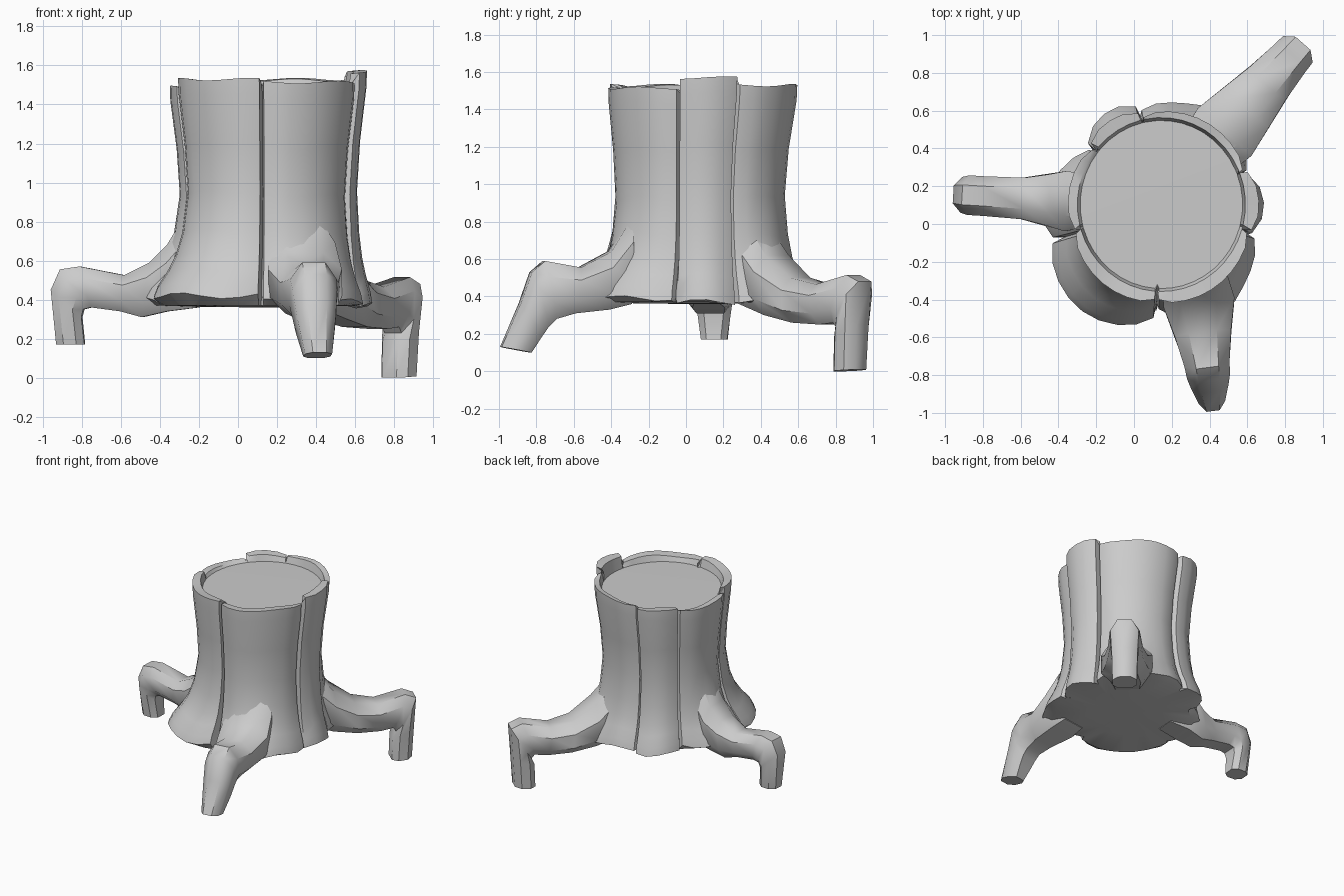
import bpy, bmesh, math
from mathutils import Vector

cube = bpy.data.objects.get("Cube")
if cube:
    bpy.data.objects.remove(cube, do_unlink=True)

# One plain grey for the whole model
grey = bpy.data.materials.new("plain grey")
grey.use_nodes = True
colour = (0.6, 0.6, 0.6, 1)
grey.diffuse_color = colour
grey.node_tree.nodes["Principled BSDF"].inputs["Base Color"].default_value = colour


def finish(name, bm, angle):
    bmesh.ops.recalc_face_normals(bm, faces=bm.faces)
    mesh = bpy.data.meshes.new(name)
    bm.to_mesh(mesh)
    bm.free()
    mesh.materials.append(grey)
    obj = bpy.data.objects.new(name, mesh)
    bpy.context.collection.objects.link(obj)
    bpy.ops.object.select_all(action='DESELECT')
    obj.select_set(True)
    bpy.context.view_layer.objects.active = obj
    bpy.ops.object.shade_smooth_by_angle(angle=math.radians(angle))


def loft(bm, rings):
    loops = [[bm.verts.new(p) for p in ring] for ring in rings]
    n = len(loops[0])
    for a, b in zip(loops, loops[1:]):
        for i in range(n):
            j = (i + 1) % n
            bm.faces.new((a[i], a[j], b[j], b[i]))
    return loops


def cap(bm, loop, point):
    tip = bm.verts.new(point)
    for i, v in enumerate(loop):
        bm.faces.new((v, loop[(i + 1) % len(loop)], tip))


# Bark panels: start and end angle, top height, bulge, base radius at both ends,
# base swell, base height, depth of the crack after the panel
CX, CY, WAIST = 0.145, 0.073, 0.434
panels = [
    (-165, -93, 1.53, 0.0, 0.62, 0.57, 0.065, 0.42, 0.09),
    (-93, -15, 1.515, 0.0, 0.52, 0.53, 0.05, 0.39, 0.05),
    (-15, 23, 1.57, 0.02, 0.49, 0.49, 0.025, 0.37, 0.05),
    (23, 103, 1.53, 0.0, 0.51, 0.54, 0.025, 0.38, 0.04),
    (103, 140, 1.515, 0.025, 0.54, 0.51, 0.02, 0.38, 0.04),
    (140, 195, 1.49, 0.0, 0.51, 0.59, 0.02, 0.41, 0.05),
]
LEG_ANGLES = (-64, 52, 178)

# Columns around the trunk: angle, top, bulge, base radius, base height, inset
columns = []
for a0, a1, top, bulge, b0, b1, lobe, low, depth in panels:
    steps = max(4, round((a1 - a0) / 9))
    for i in range(steps + 1):
        t = i / steps
        angle = a0 + 1.4 + t * (a1 - a0 - 2.8)
        swell = math.sin(t * math.pi)
        root = max(math.exp(-((angle - leg) / 15) ** 2) for leg in LEG_ANGLES)
        base = b0 + t * (b1 - b0) + lobe * swell + 0.06 * root
        inset = 0.014 if i in (0, steps) else 0
        columns.append((angle, top + 0.007 * math.sin(angle / 9), bulge + 0.012 * swell,
                        base, low + 0.015 * math.cos(angle / 7), inset))
    columns.append((a1, top - 0.03, 0, b1, low, depth))


def around(angle, r, z):
    a = math.radians(angle)
    return Vector((CX + r * math.cos(a), CY + r * 1.035 * math.sin(a), z))


# Height fraction, base flare and top flare of each trunk level
levels = [(0, 0.97, 0), (0.05, 0.85, 0), (0.12, 0.56, 0), (0.19, 0.34, 0), (0.3, 0.14, 0),
          (0.48, 0, 0), (0.7, 0, 0.3), (0.93, 0, 0.9), (1, 0, 0.95)]
# Nearly flat underside
rings = [[around(a, base * 0.5, 0.362) for a, _, _, base, _, _ in columns],
         [around(a, base * 0.9, 0.37) for a, _, _, base, _, _ in columns]]
for f, flare, spread in levels:
    ring = []
    for angle, top, bulge, base, low, inset in columns:
        r = WAIST + flare * (base - WAIST) + spread * 0.054 + bulge - inset
        point = around(angle, r, low + f * (top - low))
        point.y += 0.015 * spread
        ring.append(point)
    rings.append(ring)
# Rim and recessed cut surface
rim = [around(c[0], min(0.445, 0.52 - c[5]), c[1] - 0.005) for c in columns]
cut = [around(c[0], min(0.43, 0.50 - c[5]), 1.468) for c in columns]
for point in rim + cut:
    point.y += 0.03
rings += [rim, cut]

bm = bmesh.new()
loops = loft(bm, rings)
cap(bm, loops[0], (CX, CY, 0.36))
cap(bm, loops[-1], (CX, CY + 0.03, 1.472))
finish("trunk", bm, 32)


# Root legs: every ring spans an upper and a lower point in the leg's own plane
def leg(name, start, direction, spans):
    start, direction = Vector(start), Vector(direction)
    side = direction.cross(Vector((0, 0, 1))).normalized()
    section = [(0.5, 1), (1, 0.45), (1, -0.45), (0.55, -1),
               (-0.55, -1), (-1, -0.45), (-1, 0.45), (-0.5, 1)]
    leg_rings = []
    for ut, zt, ub, zb, width in spans:
        upper = start + direction * ut + Vector((0, 0, zt))
        lower = start + direction * ub + Vector((0, 0, zb))
        mid, half = (upper + lower) / 2, (upper - lower) / 2
        leg_rings.append([mid + half * t + side * (s * width / 2) for s, t in section])
    bm = bmesh.new()
    ends = loft(bm, leg_rings)
    bm.faces.new(ends[0])
    bm.faces.new(ends[-1])
    finish(name, bm, 42)


leg("right_leg", (0, 0.1, 0), (-1, 0.06, 0), [
    (0.24, 0.88, 0.2, 0.36, 0.26), (0.36, 0.68, 0.36, 0.34, 0.32),
    (0.45, 0.59, 0.49, 0.31, 0.27), (0.58, 0.525, 0.6, 0.34, 0.22),
    (0.81, 0.57, 0.75, 0.36, 0.21), (0.91, 0.555, 0.79, 0.35, 0.21),
    (0.957, 0.45, 0.8, 0.31, 0.19), (0.93, 0.17, 0.785, 0.17, 0.14)])
leg("front_leg", (0.29, 0, 0), (0.13, -1, 0), [
    (0.3, 0.82, 0.3, 0.36, 0.34), (0.41, 0.64, 0.42, 0.33, 0.38),
    (0.57, 0.555, 0.6, 0.31, 0.3), (0.76, 0.59, 0.7, 0.28, 0.24),
    (0.83, 0.53, 0.74, 0.24, 0.23), (0.89, 0.36, 0.78, 0.18, 0.2),
    (0.99, 0.13, 0.83, 0.1, 0.14)])
leg("back_leg", (0, -0.055, 0), (1, 1.13, 0), [
    (0.38, 0.8, 0.35, 0.36, 0.32), (0.48, 0.62, 0.48, 0.3, 0.38),
    (0.59, 0.5, 0.6, 0.26, 0.32), (0.7, 0.465, 0.72, 0.25, 0.26),
    (0.84, 0.515, 0.78, 0.26, 0.22), (0.895, 0.48, 0.795, 0.23, 0.21),
    (0.885, 0.25, 0.78, 0.18, 0.19), (0.875, 0.01, 0.775, 0.0, 0.18)])
